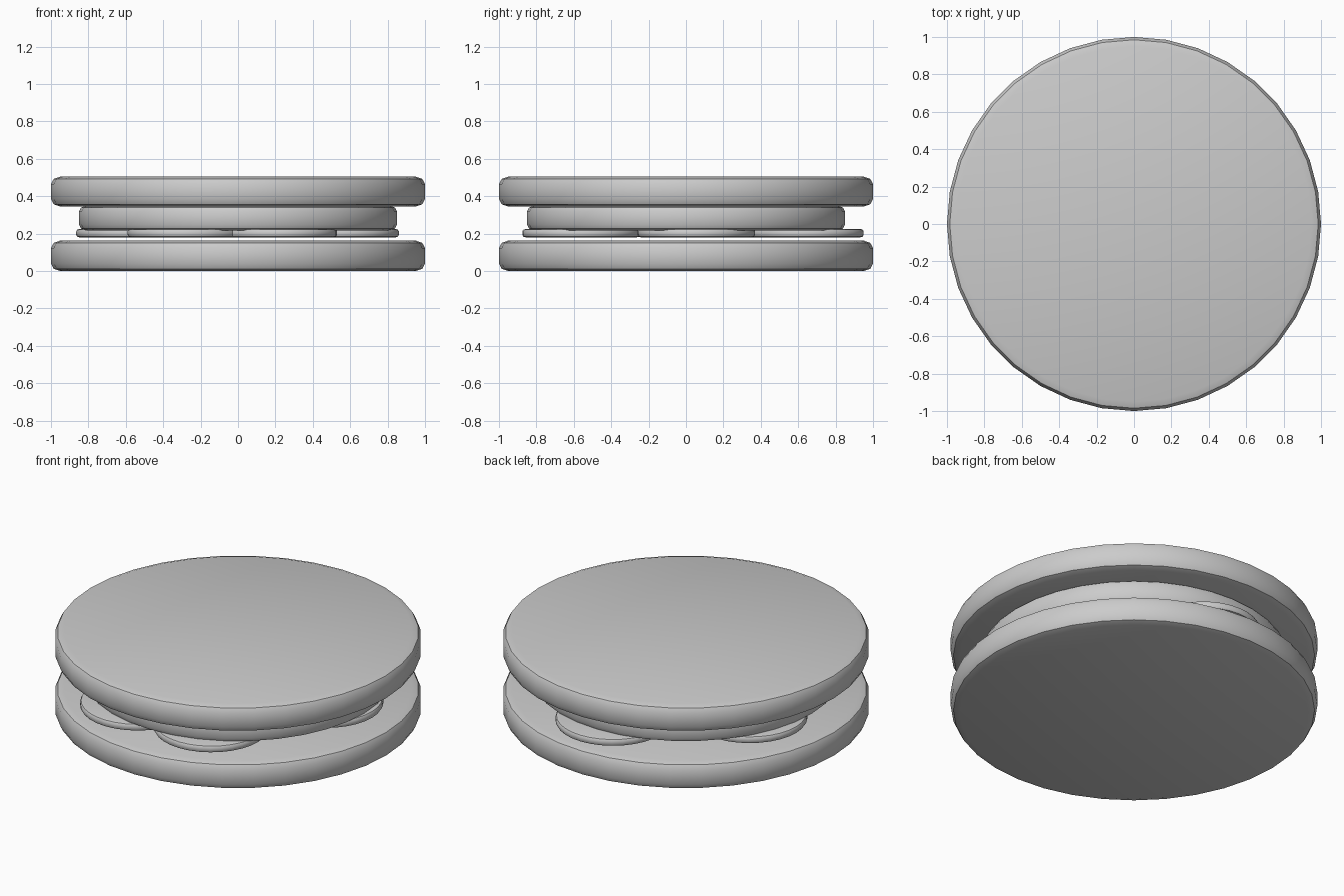
import bpy, math

if "Cube" in bpy.data.objects:
    bpy.data.objects.remove(bpy.data.objects["Cube"])


def turned_disc(name, profile, sides, x=0, y=0):
    """Spin a closed (radius, z) profile into a capped disc."""
    verts = [(r * math.cos(2 * math.pi * i / sides), r * math.sin(2 * math.pi * i / sides), z)
             for r, z in profile for i in range(sides)]
    n = len(profile)
    faces = [tuple(reversed(range(sides))), tuple(range((n - 1) * sides, n * sides))]
    for k in range(n - 1):
        for i in range(sides):
            j = (i + 1) % sides
            faces.append((k * sides + i, k * sides + j, (k + 1) * sides + j, (k + 1) * sides + i))
    mesh = bpy.data.meshes.new(name)
    mesh.from_pydata(verts, [], faces)
    obj = bpy.data.objects.new(name, mesh)
    obj.location = (x, y, 0)
    bpy.context.collection.objects.link(obj)
    bpy.ops.object.select_all(action='DESELECT')
    obj.select_set(True)
    bpy.context.view_layer.objects.active = obj
    bpy.ops.object.shade_smooth_by_angle(angle=math.radians(35))
    return obj


def rounded_profile(radius, z0, z1, inset, drop):
    """Edge profile with a two-step rounded rim at top and bottom."""
    lower = [(radius - inset, z0), (radius - inset * 0.3, z0 + drop * 0.3), (radius, z0 + drop)]
    return lower + [(r, z0 + z1 - z) for r, z in reversed(lower)]


# Two large matching outer discs
turned_disc("bottom_bun", rounded_profile(1.0, 0.0, 0.163, 0.05, 0.04), 36)
turned_disc("top_bun", rounded_profile(1.0, 0.345, 0.505, 0.05, 0.04), 36)

# Narrower middle disc
turned_disc("patty", rounded_profile(0.85, 0.218, 0.348, 0.035, 0.03), 36)

# Ring of thin overlapping slices
slices = [(-0.275, -0.56), (0.215, -0.56), (0.545, 0.055), (0.04, 0.635), (-0.55, 0.18)]
for i, (x, y) in enumerate(slices):
    turned_disc(f"slice_{i + 1}", rounded_profile(0.315, 0.18, 0.225, 0.018, 0.013), 32, x, y)
